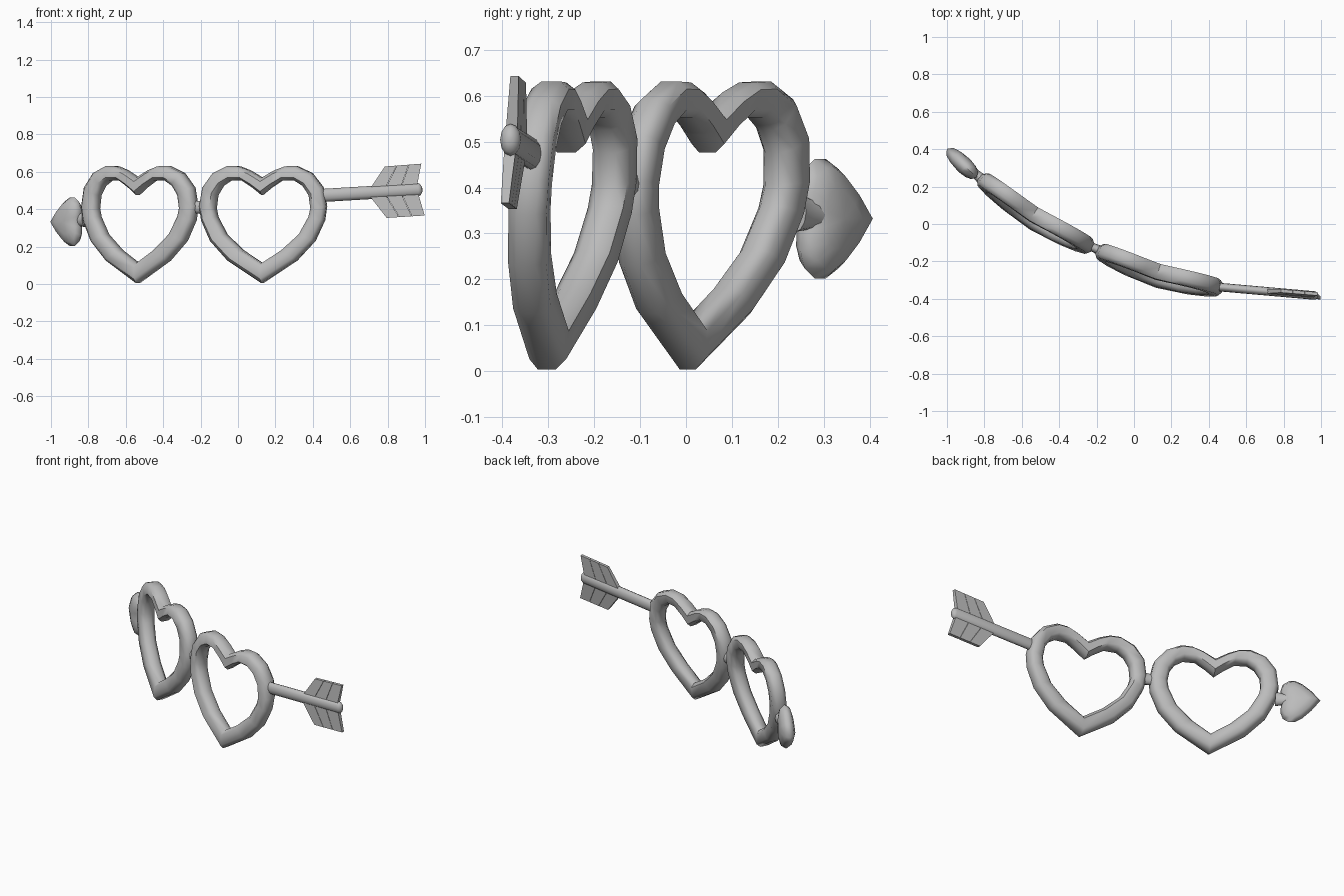
import bpy, bmesh, math
from mathutils import Vector

if "Cube" in bpy.data.objects:
    bpy.data.objects.remove(bpy.data.objects["Cube"])

grey = bpy.data.materials.new("grey")
grey.diffuse_color = (0.5, 0.5, 0.5, 1)
grey.use_nodes = True
grey.node_tree.nodes["Principled BSDF"].inputs["Base Color"].default_value = grey.diffuse_color


def make(name, verts, faces, angle=50):
    me = bpy.data.meshes.new(name)
    me.from_pydata(verts, [], faces)
    bm = bmesh.new()
    bm.from_mesh(me)
    bmesh.ops.recalc_face_normals(bm, faces=bm.faces)
    bm.to_mesh(me)
    bm.free()
    me.materials.append(grey)
    ob = bpy.data.objects.new(name, me)
    bpy.context.collection.objects.link(ob)
    bpy.context.view_layer.objects.active = ob
    ob.select_set(True)
    bpy.ops.object.shade_smooth_by_angle(angle=math.radians(angle))
    ob.select_set(False)
    return ob


# Half profiles (u, z) of the heart frame, notch to tip
OUTER = [(0, .567), (.07, .607), (.13, .629), (.19, .631), (.275, .592), (.335, .515),
         (.353, .415), (.342, .34), (.29, .23), (.19, .125), (0, .004)]
INNER = [(0, .476), (.05, .515), (.11, .553), (.18, .553), (.225, .525), (.258, .475),
         (.268, .405), (.258, .36), (.205, .265), (.11, .18), (0, .11)]
# Rounded-square cross-section (in-plane, thickness)
SECTION = [(1, .5), (.58, 1), (-.58, 1), (-1, .5), (-1, -.5), (-.58, -1), (.58, -1), (1, -.5)]


def mirrored(half):
    return half + [(-u, z) for u, z in half[-2:0:-1]]


def heart_frame(name, cx, cy, heading, bend, grow=1.0, shrink=1.0, thick=.042):
    """Closed tube between the two profiles, bent along an arc and leaning back."""
    verts, faces = [], []
    outer, inner = mirrored(OUTER), mirrored(INNER)
    n, sides = len(outer), len(SECTION)
    for (uo, zo), (ui, zi) in zip(outer, inner):
        uo, ui = uo * grow, ui * shrink
        for c, s in SECTION:
            u = (uo + ui) / 2 + (uo - ui) / 2 * c
            z = (zo + zi) / 2 + (zo - zi) / 2 * c
            mid = heading + bend * u / 2
            end = heading + bend * u
            x = cx + u * math.cos(mid) - thick * s * math.sin(end)
            y = cy + u * math.sin(mid) + thick * s * math.cos(end) + .09 * (z - .35)
            verts.append((x, y, z))
    for i in range(n):
        for j in range(sides):
            k, m = (i + 1) % n, (j + 1) % sides
            faces.append((i * sides + j, i * sides + m, k * sides + m, k * sides + j))
    return make(name, verts, faces)


heart_frame("right_heart_frame", .13, -.272, math.radians(-17), .43)
heart_frame("left_heart_frame", -.535, .035, math.radians(-32), .38, 1.015, .975)


def rod(name, a, b, rings, flat=1.0, sides=12):
    """Lathe-like rod from a to b; rings are (fraction, radius)."""
    a, b = Vector(a), Vector(b)
    d = b - a
    side = d.cross(Vector((0, 0, 1))).normalized()
    up = side.cross(d).normalized()
    verts, faces = [], []
    for t, r in rings:
        for j in range(sides):
            w = 2 * math.pi * j / sides
            verts.append(a + d * t + side * (r * flat * math.cos(w)) + up * (r * math.sin(w)))
    for i in range(len(rings) - 1):
        for j in range(sides):
            m = (j + 1) % sides
            faces.append((i * sides + j, i * sides + m, (i + 1) * sides + m, (i + 1) * sides + j))
    faces.append(tuple(range(sides)))
    faces.append(tuple(range((len(rings) - 1) * sides, len(rings) * sides)))
    return make(name, verts, faces)


# Connectors and shaft
rod("bridge", (-.245, -.115, .41), (-.185, -.14, .41), [(0, .038), (.5, .033), (1, .038)], .7)
rod("tip_connector", (-.815, .24, .345), (-.875, .295, .34), [(0, .042), (.5, .034), (1, .04)], .7)
rod("arrow_shaft", (.43, -.335, .472), (.985, -.384, .505),
    [(0, .035), (.965, .035), (.985, .028), (1, .012)], flat=.65)

# Puffed heart-shaped arrow tip, mirrored across its long axis
HALF = [(0, 0), (.05, .062), (.10, .108), (.14, .13), (.175, .130),
        (.207, .108), (.220, .07), (.218, .03), (.212, 0)]
TIP = HALF + [(s, -z) for s, z in HALF[-2:0:-1]]
along = Vector((.72, -.694, 0))
normal = Vector((.694, .72, 0))
origin = Vector((-1, .402, .332))
levels = [(.5, -.04), (.84, -.027), (1, 0), (.84, .027), (.5, .04)]
verts, faces = [], []
n = len(TIP)
for scale, off in levels:
    for s, z in TIP:
        s2 = .13 + (s - .13) * scale
        verts.append(origin + along * s2 + normal * off + Vector((0, 0, z * scale)))
for i in range(len(levels) - 1):
    for j in range(n):
        m = (j + 1) % n
        faces.append((i * n + j, i * n + m, (i + 1) * n + m, (i + 1) * n + j))
for ring, off in ((0, -.046), (len(levels) - 1, .046)):
    verts.append(origin + along * .13 + normal * off)
    for j in range(n):
        faces.append((ring * n + j, ring * n + (j + 1) % n, len(verts) - 1))
make("arrow_tip", verts, faces, 70)


# Feather vanes: three slanted panels above and below the shaft
def lerp(p, q, t):
    return (p[0] + (q[0] - p[0]) * t, p[1] + (q[1] - p[1]) * t)


def vane(name, root_a, root_b, edge_a, edge_b):
    cuts = [(0, .325), (.335, .655), (.665, 1)]
    for i, (t0, t1) in enumerate(cuts):
        quad = [lerp(root_a, root_b, t0), lerp(root_a, root_b, t1),
                lerp(edge_a, edge_b, t1), lerp(edge_a, edge_b, t0)]
        verts = []
        for sign in (-1, 1):
            for k, (x, z) in enumerate(quad):
                half = .013 if k < 2 else .009
                y = -.337 - .088 * (x - .45) + .07 * (z - .5) + sign * half
                verts.append((x, y, z))
        faces = [(0, 1, 2, 3), (4, 5, 6, 7)]
        faces += [(j, (j + 1) % 4, (j + 1) % 4 + 4, j + 4) for j in range(4)]
        make(f"{name}_{i + 1}", verts, faces, 30)


vane("upper_vane", (.70, .50), (.955, .515), (.785, .628), (.98, .643))
vane("lower_vane", (.70, .475), (.96, .495), (.795, .353), (.998, .366))
